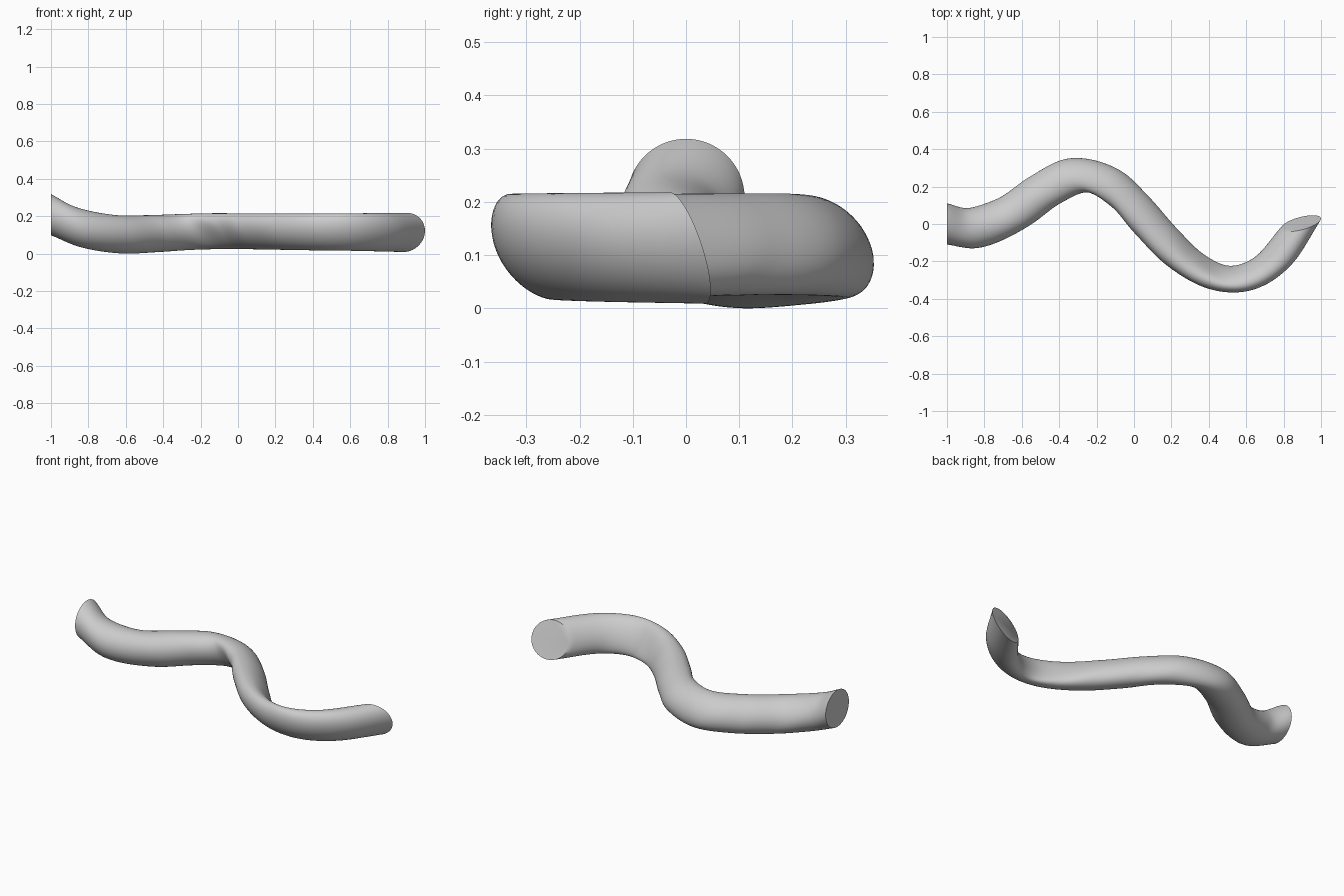
import bpy
import bmesh
import math
from mathutils import Vector

cube = bpy.data.objects.get("Cube")
if cube:
    bpy.data.objects.remove(cube, do_unlink=True)

RADIUS = 0.11
SIDES = 64
STEPS = 10

# Path stations: x, y, z of the centre, then heading and tilt of the disc (degrees)
STATIONS = [
    (-1.0, 0.0, 0.208, 0, 0),
    (-0.85, -0.02, 0.14, 16, 10),
    (-0.65, 0.06, 0.104, 48, 20),
    (-0.47, 0.185, 0.106, 54, 26),
    (-0.29, 0.26, 0.115, 40, 30),
    (-0.1, 0.19, 0.12, 4, 30),
    (0.04, 0.05, 0.119, -11, 29),
    (0.2, -0.12, 0.117, -3, 28),
    (0.38, -0.25, 0.115, 27, 27),
    (0.565, -0.287, 0.115, 64, 25),
    (0.74, -0.2, 0.114, 89, 22),
    (0.893, 0.003, 0.113, 105, 18),
]


def smooth_path(stations, steps):
    """Sample a smooth curve through every station."""
    keys = [Vector(s) for s in stations]
    keys = [2 * keys[0] - keys[1]] + keys + [2 * keys[-1] - keys[-2]]
    samples = []
    for a, b, c, d in zip(keys, keys[1:], keys[2:], keys[3:]):
        for i in range(steps):
            t = i / steps
            samples.append(b + (c - a) * (t / 2)
                           + (2 * a - 5 * b + 4 * c - d) * (t * t / 2)
                           + (3 * b - a - 3 * c + d) * (t ** 3 / 2))
    return samples + [keys[-2]]


def add_ring(bm, sample):
    """Add one circle of vertices facing along its heading and tilt."""
    centre = Vector(sample[:3])
    heading, tilt = math.radians(sample[3]), math.radians(sample[4])
    side = Vector((-math.sin(heading), math.cos(heading), 0))
    up = Vector((-math.sin(tilt) * math.cos(heading),
                 -math.sin(tilt) * math.sin(heading), math.cos(tilt)))
    angles = [math.tau * j / SIDES for j in range(SIDES)]
    return [bm.verts.new(centre + RADIUS * (side * math.cos(a) + up * math.sin(a)))
            for a in angles]


# Winding tube
bm = bmesh.new()
rings = [add_ring(bm, s) for s in smooth_path(STATIONS, STEPS)]
for near, far in zip(rings, rings[1:]):
    for j in range(SIDES):
        k = (j + 1) % SIDES
        bm.faces.new((near[j], near[k], far[k], far[j]))

# Flat end caps
bm.faces.new(rings[0][::-1])
bm.faces.new(rings[-1])

# Rest the tube on the ground
lowest = min(v.co.z for v in bm.verts)
bmesh.ops.translate(bm, verts=bm.verts, vec=(0, 0, -lowest))

mesh = bpy.data.meshes.new("winding_tube")
bm.to_mesh(mesh)
bm.free()
tube = bpy.data.objects.new("winding_tube", mesh)
bpy.context.collection.objects.link(tube)

# Plain grey material
grey = bpy.data.materials.new("light_grey")
grey.use_nodes = True
colour = (0.6, 0.6, 0.6, 1)
grey.diffuse_color = colour
grey.node_tree.nodes["Principled BSDF"].inputs["Base Color"].default_value = colour
mesh.materials.append(grey)

# Smooth walls, crisp cap rims
bpy.ops.object.select_all(action="DESELECT")
tube.select_set(True)
bpy.context.view_layer.objects.active = tube
bpy.ops.object.shade_smooth_by_angle(angle=math.radians(40))
